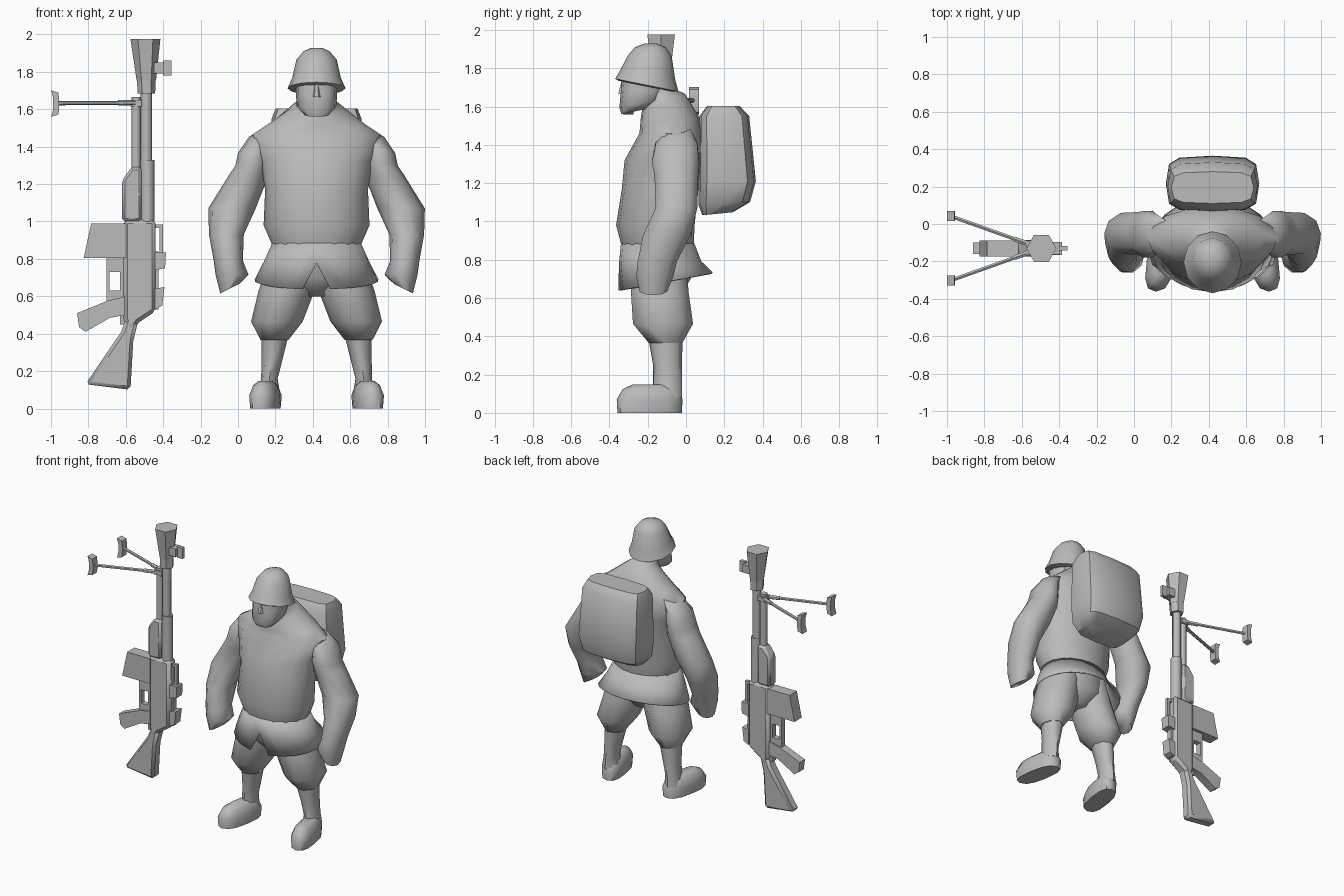
import bpy, bmesh, math
from mathutils import Vector

if "Cube" in bpy.data.objects:
    bpy.data.objects.remove(bpy.data.objects["Cube"])

CX = 0.42      # soldier centre line
GY = -0.13     # rifle centre plane

grey = bpy.data.materials.new("plain_grey")
grey.diffuse_color = (0.5, 0.5, 0.5, 1)
grey.use_nodes = True
grey.node_tree.nodes["Principled BSDF"].inputs["Base Color"].default_value = grey.diffuse_color


def finish(name, bm, angle=50, bevel=0):
    bmesh.ops.recalc_face_normals(bm, faces=bm.faces)
    mesh = bpy.data.meshes.new(name)
    bm.to_mesh(mesh)
    bm.free()
    mesh.materials.append(grey)
    ob = bpy.data.objects.new(name, mesh)
    bpy.context.collection.objects.link(ob)
    if bevel:
        mod = ob.modifiers.new("bevel", 'BEVEL')
        mod.width = bevel
        mod.segments = 1
    bpy.ops.object.select_all(action='DESELECT')
    ob.select_set(True)
    bpy.context.view_layer.objects.active = ob
    bpy.ops.object.shade_smooth_by_angle(angle=math.radians(angle))
    return ob


def loft(name, rings, n=12, e=2.0, x0=CX, side=1, angle=50, shear=0, start=0):
    """Skin over stacked rings: (x, y, z, rx, ry, slope_x, slope_y)."""
    bm = bmesh.new()
    loops = []
    for ring in rings:
        cx, cy, z, rx, ry, sx, sy = (tuple(ring) + (0, 0))[:7]
        loop = []
        for i in range(n):
            a = start + 2 * math.pi * i / n
            c, s = math.cos(a), math.sin(a)
            dx = rx * math.copysign(abs(c) ** (2 / e), c)
            dy = ry * math.copysign(abs(s) ** (2 / e), s)
            px = cx + dx - shear * (cy + dy + 0.1)
            loop.append(bm.verts.new((x0 + side * px, cy + dy, z + sx * dx + sy * dy)))
        loops.append(loop)
    for a, b in zip(loops, loops[1:]):
        for i in range(n):
            j = (i + 1) % n
            bm.faces.new((a[i], a[j], b[j], b[i]))
    bm.faces.new(loops[0])
    bm.faces.new(loops[-1])
    return finish(name, bm, angle)


def plate(name, pts, thick, bevel=0):
    """Extrude an (x, z) outline through y around the rifle plane."""
    bm = bmesh.new()
    lo = [bm.verts.new((x, GY - thick / 2, z)) for x, z in pts]
    hi = [bm.verts.new((x, GY + thick / 2, z)) for x, z in pts]
    bm.faces.new(lo)
    bm.faces.new(hi)
    for i in range(len(pts)):
        j = (i + 1) % len(pts)
        bm.faces.new((lo[i], lo[j], hi[j], hi[i]))
    return finish(name, bm, 30, bevel)


def bar(name, x0, x1, z0, z1, thick, bevel=0):
    return plate(name, [(x0, z0), (x1, z0), (x1, z1), (x0, z1)], thick, bevel)


def rod(name, a, b, r, n=6):
    a, b = Vector(a), Vector(b)
    bm = bmesh.new()
    bmesh.ops.create_cone(bm, cap_ends=True, segments=n, radius1=r, radius2=r, depth=(b - a).length)
    bm.transform((b - a).to_track_quat('Z', 'Y').to_matrix().to_4x4())
    bmesh.ops.translate(bm, verts=bm.verts, vec=(a + b) / 2)
    return finish(name, bm)


# ---- soldier: body ----
loft("torso", [
    (0, -.148, .82, .225, .175), (0, -.148, .87, .235, .188), (0, -.16, .98, .283, .205),
    (0, -.135, 1.17, .275, .20), (0, -.113, 1.32, .30, .208),
    (0, -.075, 1.46, .35, .168), (0, -.085, 1.52, .26, .155, 0, .15),
    (0, -.12, 1.61, .13, .115, 0, .5), (0, -.14, 1.645, .085, .085, 0, .5),
    (0, -.17, 1.72, .085, .085)], n=16, angle=60)
loft("pelvis", [(0, -.148, .86, .22, .175), (0, -.14, .70, .24, .165),
                (0, -.13, .60, .07, .09)], n=12, angle=60)

# jacket skirt, open in front with a V split
bm = bmesh.new()
N = 20
rows = []
for cy, z, rx, ry, slope, gap in [(-.148, .885, .237, .192, 0, 0),
                                  (-.135, .785, .282, .215, .03, 0),
                                  (-.11, .685, .333, .25, .19, 13)]:
    row = []
    for i in range(N + 1):
        a = math.radians(-90 + gap + i * (360 - 2 * gap) / N)
        row.append(bm.verts.new((CX + rx * math.cos(a), cy + ry * math.sin(a),
                                 z + slope * ry * math.sin(a))))
    rows.append(row)
for a, b in zip(rows, rows[1:]):
    for i in range(N):
        bm.faces.new((a[i], a[i + 1], b[i + 1], b[i]))
bmesh.ops.remove_doubles(bm, verts=bm.verts, dist=1e-4)
skirt = finish("jacket_skirt", bm)
solid = skirt.modifiers.new("thickness", 'SOLIDIFY')
solid.thickness = 0.01

# ---- soldier: head and helmet ----
loft("head", [(0, -.265, 1.575, .07, .072, 0, .2), (0, -.24, 1.615, .106, .108, 0, .2),
              (0, -.225, 1.68, .11, .115), (0, -.21, 1.77, .112, .125)], n=12, e=2.5, angle=60)
loft("nose", [(0, -.335, 1.665, .022, .022), (0, -.325, 1.74, .012, .012)], n=6)
loft("helmet", [(0, -.205, 1.705, .135, .148, 0, -.2), (0, -.205, 1.712, .155, .165, 0, -.2),
                (0, -.2, 1.768, .13, .143, 0, -.16), (0, -.19, 1.865, .108, .115),
                (0, -.187, 1.91, .07, .08), (0, -.185, 1.928, .03, .035)], n=12)

# ---- soldier: limbs ----
for side, tag in ((1, "left"), (-1, "right")):
    loft(tag + "_arm", [
        (.28, -.045, 1.475, .08, .07, -.25), (.335, -.05, 1.40, .085, .115, -.4),
        (.345, -.055, 1.31, .09, .13, -.15), (.365, -.05, 1.24, .102, .12, .1),
        (.452, -.05, 1.07, .127, .115), (.482, -.10, .93, .093, .13),
        (.472, -.15, .79, .078, .108), (.452, -.163, .715, .088, .102),
        (.465, -.17, .64, .05, .075, -.5)], n=10, side=side, angle=60)
    loft(tag + "_trouser", [
        (.12, -.15, .82, .12, .16), (.16, -.137, .63, .15, .158),
        (.212, -.12, .465, .138, .165), (.225, -.107, .365, .074, .092)],
        n=10, side=side, angle=60)
    loft(tag + "_shin", [(.222, -.107, .39, .072, .09), (.24, -.097, .25, .055, .075),
                         (.252, -.095, .16, .044, .074), (.255, -.095, .08, .06, .075)],
         n=8, side=side, angle=60)
    loft(tag + "_boot", [(.258, -.19, 0, .072, .168), (.258, -.19, .07, .078, .172),
                         (.258, -.185, .125, .058, .145), (.258, -.18, .148, .03, .10)],
         n=12, e=2.6, side=side, shear=.17)

# ---- backpack ----
loft("backpack", [(0, .165, 1.04, .18, .08, 0, .1), (0, .20, 1.095, .232, .135, 0, .05),
                  (0, .215, 1.21, .25, .15), (0, .20, 1.55, .24, .13),
                  (0, .195, 1.603, .22, .085)], n=12, e=4, angle=40)

# ---- rifle: barrel group ----
loft("muzzle_flare", [(-.49, GY, 1.755, .052, .052), (-.495, GY, 1.975, .08, .083)], n=6, x0=0)
loft("muzzle_collar", [(-.49, GY, 1.685, .047, .05), (-.49, GY, 1.757, .05, .052)], n=6, x0=0)
rod("barrel", (-.49, GY, 1.30), (-.49, GY, 1.70), .03, 8)
rod("barrel_sleeve", (-.485, GY, 1.0), (-.485, GY, 1.33), .038, 8)
rod("gas_tube", (-.545, GY, 1.27), (-.545, GY, 1.665), .025, 8)
bar("tube_clamp", -.575, -.515, 1.615, 1.65, .06)
bar("sight_block", -.45, -.395, 1.79, 1.85, .065)
bar("sight_post", -.40, -.355, 1.78, 1.86, .025)
plate("handguard", [(-.62, 1.0), (-.515, 1.0), (-.515, 1.29), (-.57, 1.29), (-.62, 1.22)],
      .085, .015)

# ---- rifle: bipod ----
for s, tag in ((1, "rear"), (-1, "front")):
    foot = Vector((-.98, GY + s * .172, 1.632))
    rod(tag + "_bipod_leg", (-.54, GY + s * .015, 1.635), foot, .011)
    rod(tag + "_bipod_hinge", (-.64, GY + s * .05, 1.634), (-.54, GY + s * .015, 1.635), .015)
    loft(tag + "_bipod_foot", [(-.98, foot.y, 1.565, .024, .034, .3),
                               (-.972, foot.y, 1.60, .02, .034),
                               (-.972, foot.y, 1.66, .02, .034),
                               (-.98, foot.y, 1.695, .024, .034, -.3)],
         n=4, x0=0, start=math.pi / 4, e=3, angle=30)

# ---- rifle: receiver and furniture ----
plate("receiver", [(-.612, 1.01), (-.44, 1.01), (-.44, .52), (-.53, .46), (-.575, .40),
                   (-.612, .48)], .09, .02)
plate("stock", [(-.53, .48), (-.56, .36), (-.575, .10), (-.815, .13), (-.625, .41), (-.60, .48)],
      .085, .018)
plate("magazine", [(-.785, .99), (-.60, .99), (-.60, .805), (-.825, .805)], .085)
bar("trigger_frame_front", -.703, -.60, .73, .81, .04)
bar("trigger_frame_side", -.703, -.686, .62, .74, .04)
bar("trigger_frame_inner", -.63, -.60, .45, .74, .04)
bar("trigger_frame_rear", -.703, -.60, .50, .63, .04)
plate("pistol_grip", [(-.70, .575), (-.60, .60), (-.60, .50), (-.685, .485), (-.815, .41),
                      (-.85, .435), (-.86, .51)], .06)
bar("carry_handle_top", -.45, -.40, .965, .985, .022)
bar("carry_handle_grip", -.42, -.40, .80, .985, .022)
plate("sight_front_block", [(-.445, .835), (-.385, .835), (-.39, .75), (-.445, .74)], .07)
plate("sight_rear_block", [(-.445, .64), (-.393, .65), (-.405, .55), (-.445, .53)], .07)
bar("sight_rail", -.45, -.425, .53, .84, .04)
